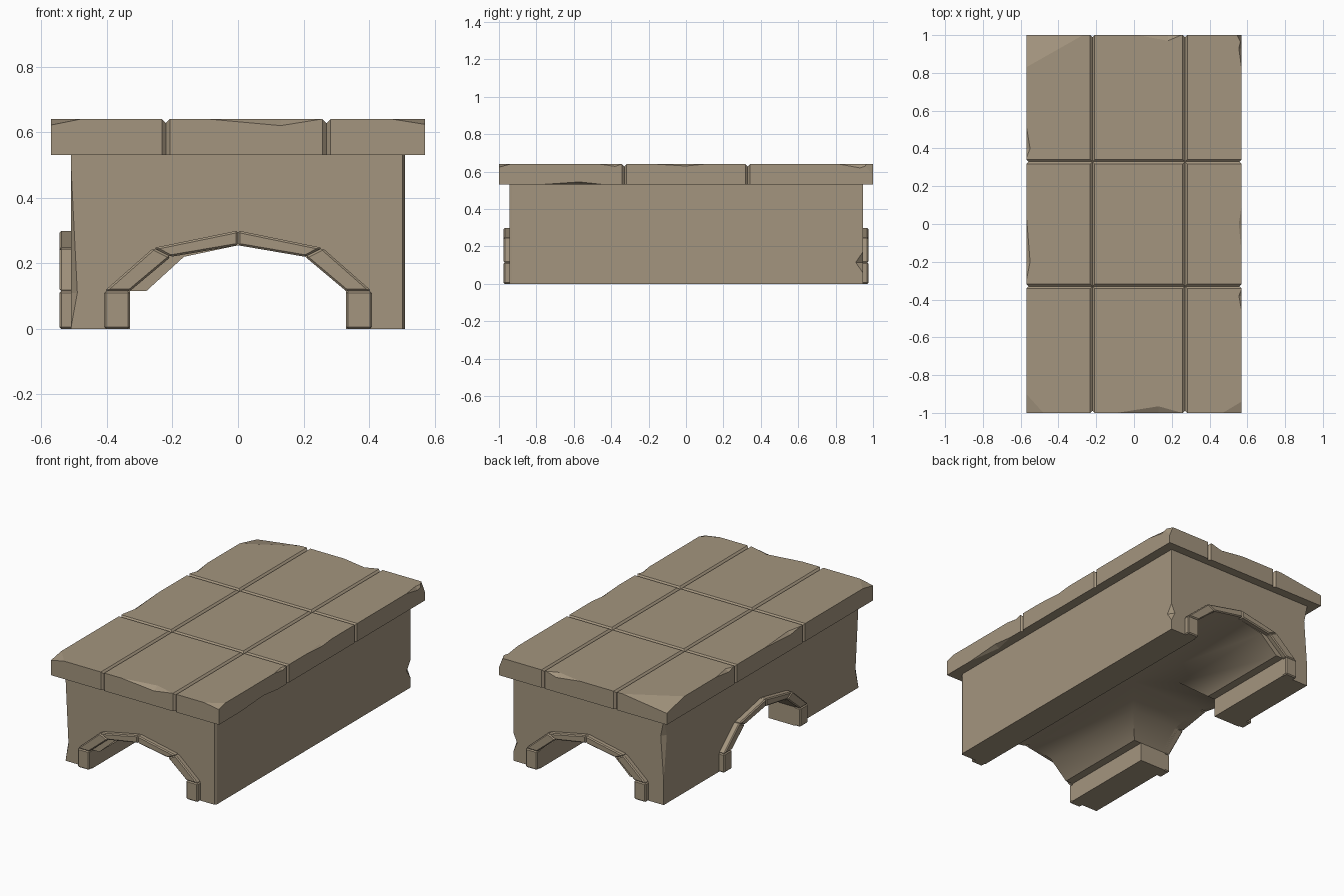
import bpy, bmesh, math
from mathutils import Matrix, Vector

if "Cube" in bpy.data.objects:
    bpy.data.objects.remove(bpy.data.objects["Cube"])

stone = bpy.data.materials.new("warm_stone")
stone.use_nodes = True
stone.diffuse_color = (0.37, 0.30, 0.21, 1)
stone.node_tree.nodes["Principled BSDF"].inputs["Base Color"].default_value = stone.diffuse_color


def finish(bm, name):
    bmesh.ops.recalc_face_normals(bm, faces=bm.faces)
    mesh = bpy.data.meshes.new(name)
    bm.to_mesh(mesh)
    bm.free()
    mesh.materials.append(stone)
    ob = bpy.data.objects.new(name, mesh)
    bpy.context.collection.objects.link(ob)
    return ob


def box(lo, hi):
    bm = bmesh.new()
    bmesh.ops.create_cube(bm, size=1)
    for v in bm.verts:
        v.co = [l + (h - l) * (c + 0.5) for l, h, c in zip(lo, hi, v.co)]
    return bm


def prism(bm, profile, y0, y1):
    """Extrude an (x, z) outline along y."""
    a = [bm.verts.new((x, y0, z)) for x, z in profile]
    b = [bm.verts.new((x, y1, z)) for x, z in profile]
    n = len(a)
    faces = [bm.faces.new(a), bm.faces.new(b[::-1])]
    faces += [bm.faces.new((a[i], b[i], b[(i + 1) % n], a[(i + 1) % n])) for i in range(n)]
    bmesh.ops.recalc_face_normals(bm, faces=faces)


def carve(target, cutter):
    mod = target.modifiers.new("carve", 'BOOLEAN')
    mod.operation, mod.solver, mod.object = 'DIFFERENCE', 'EXACT', cutter
    bpy.context.view_layer.update()
    bpy.context.view_layer.objects.active = target
    bpy.ops.object.modifier_apply(modifier=mod.name)
    bpy.data.objects.remove(cutter)


def chip(target, points, outward):
    """Knock off a convex flake: surface points plus one point out in the air."""
    pts = [Vector(p) for p in points]
    mid = sum(pts, Vector()) / len(pts)
    bm = bmesh.new()
    for p in pts + [mid + Vector(outward)]:
        bm.verts.new(p)
    bmesh.ops.convex_hull(bm, input=bm.verts)
    carve(target, finish(bm, "chip_cutter"))


# Arch outlines, right half from foot to crown, then mirrored
inner_half = [(0.33, 0), (0.33, 0.115), (0.205, 0.22), (0, 0.255)]
outer_half = [(0.408, 0), (0.408, 0.115), (0.258, 0.247), (0, 0.3)]


def full(half):
    return half + [(-x, z) for x, z in half[-2::-1]]


inner, outer = full(inner_half), full(outer_half)

# Main block
body = finish(box((-0.51, -0.945, 0), (0.51, 0.945, 0.53)), "body")

# Vault along the block; its left haunch overhangs the footing
vault = [(0.33, -0.1)] + inner[1:4] + [(-0.165, 0.22), (-0.28, 0.115), (-0.33, 0.115), (-0.33, -0.1)]
bm = bmesh.new()
prism(bm, vault, -1.2, 1.2)
carve(body, finish(bm, "long_vault_cutter"))

# Cross vault opening on one side
bm = bmesh.new()
prism(bm, [(0.33, -0.1)] + inner[1:-1] + [(-0.33, -0.1)], -1.2, 0)
bmesh.ops.rotate(bm, verts=bm.verts, matrix=Matrix.Rotation(-math.pi / 2, 3, 'Z'))
carve(body, finish(bm, "cross_vault_cutter"))

# Worn vertical corners of the block
wear = [
    (-1, -1, 0.0, 0.11, 0.51, 0.02),
    (1, 1, 0.06, 0.115, 0.17, 0.025),
    (-1, 1, 0.15, 0.42, 0.52, 0.02),
]
for sx, sy, low, mid, high, d in wear:
    x, y = 0.51 * sx, 0.945 * sy
    chip(body, [(x, y, low), (x, y, high), (x - d * sx, y, mid), (x, y - 1.5 * d * sy, mid)],
         (0.1 * sx, 0.1 * sy, 0))
chip(body, [(0.502, -0.945, -0.02), (0.502, -0.945, 0.55), (0.51, -0.93, 0.55), (0.51, -0.93, -0.02)],
     (0.5, -0.5, 0))

# Soft shading on the vault only
bpy.ops.object.select_all(action='DESELECT')
body.select_set(True)
bpy.context.view_layer.objects.active = body
bpy.ops.object.shade_smooth_by_angle(angle=math.radians(32))
for poly in body.data.polygons:
    poly.use_smooth = poly.normal.z < -0.1 and poly.center.z > 0.12


# Arch trim made of bevelled blocks
def arch_trim(name, distance, angle):
    for i in range(len(inner) - 1):
        bm = bmesh.new()
        prism(bm, [inner[i], inner[i + 1], outer[i + 1], outer[i]], -distance, -distance + 0.065)
        bmesh.ops.bevel(bm, geom=list(bm.edges), offset=0.006, segments=1, affect='EDGES')
        bmesh.ops.rotate(bm, verts=bm.verts, matrix=Matrix.Rotation(angle, 3, 'Z'))
        finish(bm, f"{name}_block_{i + 1}")


arch_trim("front_arch", 0.975, 0)
arch_trim("back_arch", 0.975, math.pi)
arch_trim("side_arch", 0.545, -math.pi / 2)

# Paving slabs, bevelled only along the joints
xs, ys = [-0.57, -0.22, 0.27, 0.57], [-1, -0.33, 0.33, 1]
TOP, LOW = 0.64, 0.53


def near(a, values):
    return any(abs(a - v) < 1e-4 for v in values)


def joint_edge(e):
    a, b = (v.co for v in e.verts)
    if abs(a.z - b.z) > 0.01:
        on_x, on_y = near(a.x, xs[1:3]), near(a.y, ys[1:3])
        return on_x != on_y
    if a.z < TOP - 0.01:
        return False
    along_y = abs(a.x - b.x) < 1e-4
    return near(a.x, xs[1:3]) if along_y else near(a.y, ys[1:3])


slabs = {}
for i in range(3):
    for j in range(3):
        bm = box((xs[i], ys[j], LOW), (xs[i + 1], ys[j + 1], TOP))
        bmesh.ops.bevel(bm, geom=[e for e in bm.edges if joint_edge(e)], offset=0.012,
                        segments=1, affect='EDGES')
        slabs[i, j] = finish(bm, f"paving_slab_{i + 1}_{j + 1}")

# Broken slab corners: column, row, run along x, run along y, drop
for i, j, dx, dy, dz in [(0, 0, 0.09, 0.1, 0.018), (2, 0, 0.1, 0.06, 0.016),
                         (0, 2, 0.3, 0.17, 0.04), (2, 2, 0.025, 0.05, 0.06)]:
    sx, sy = i - 1, j - 1
    x, y = 0.57 * sx, sy
    chip(slabs[i, j], [(x - dx * sx, y, TOP), (x, y - dy * sy, TOP), (x, y, TOP - dz)],
         (0.2 * sx, 0.2 * sy, 0.2))

# Dents in the slab rims: column, row, start, deepest, end, inset, drop
for i, j, a, m, b, inset, drop in [(1, 0, -0.09, 0.13, 0.255, 0.035, 0.02),
                                   (1, 2, 0.02, 0.18, 0.25, 0.03, 0.02),
                                   (2, 1, -0.16, 0.0, 0.1, 0.015, 0.01),
                                   (2, 0, -0.46, -0.38, -0.345, 0.015, 0.012),
                                   (2, 2, 0.82, 0.93, 0.99, 0.015, 0.02),
                                   (0, 1, -0.3, -0.2, 0.05, 0.02, 0.015),
                                   (0, 2, 0.35, 0.4, 0.52, 0.02, 0.015)]:
    if i == 1:
        s = j - 1
        pts = [(a, s, TOP), (b, s, TOP), (m, s, TOP - drop), (m, s * (1 - inset), TOP)]
        out = (0, 0.1 * s, 0.1)
    else:
        s = i - 1
        x = 0.57 * s
        pts = [(x, a, TOP), (x, b, TOP), (x, m, TOP - drop), (x - inset * s, m, TOP)]
        out = (0.1 * s, 0, 0.1)
    chip(slabs[i, j], pts, out)

# Dent under the rim of one slab
chip(slabs[2, 0], [(0.57, -0.79, LOW), (0.57, -0.43, LOW), (0.57, -0.57, LOW + 0.015), (0.54, -0.57, LOW)],
     (0.1, 0, -0.1))
